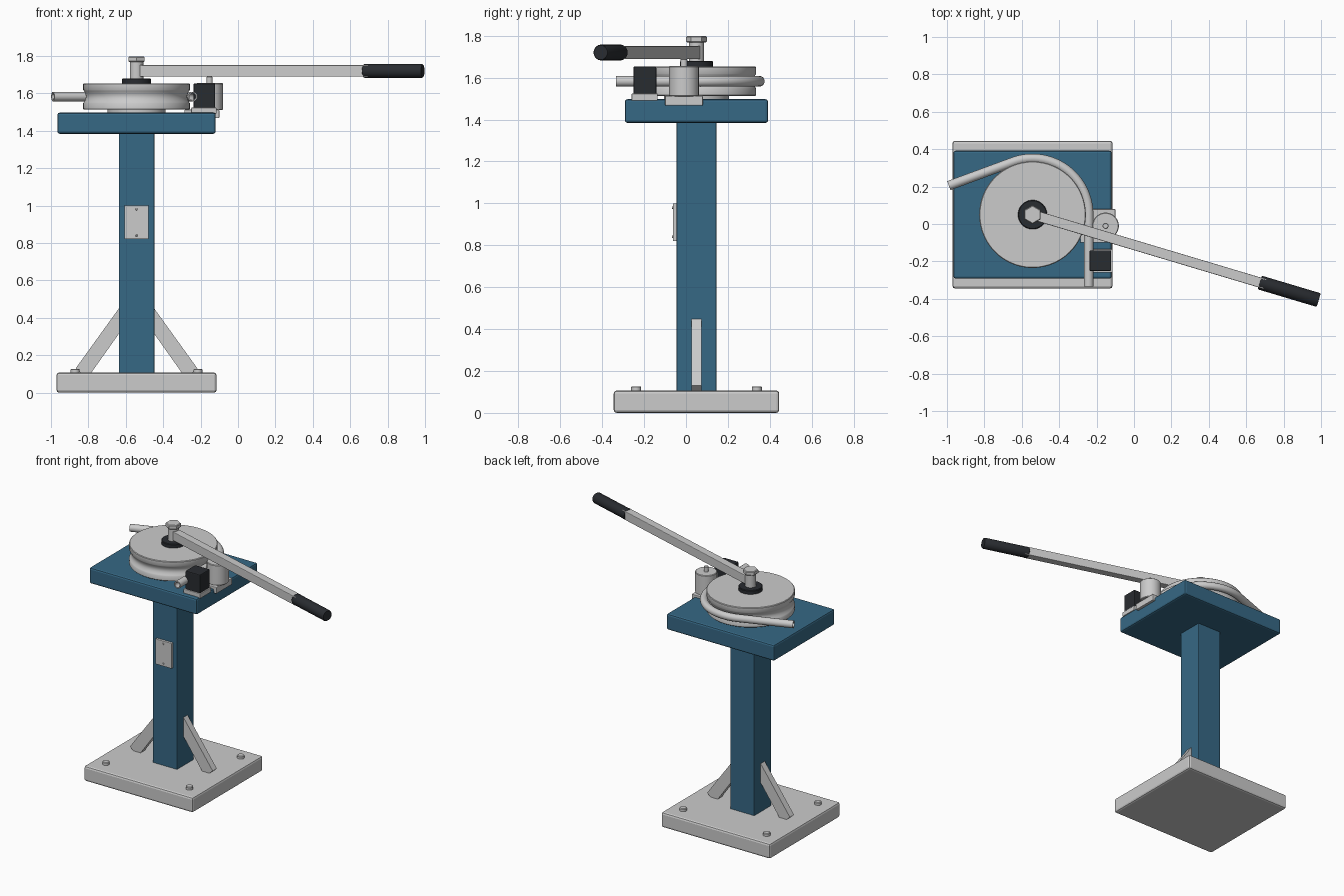
import bpy, bmesh, math
from mathutils import Vector, Matrix

if "Cube" in bpy.data.objects:
    bpy.data.objects.remove(bpy.data.objects["Cube"])

CX, CY = -0.5425, 0.05      # axis of column and bending die
ARM_ANGLE = math.atan2(-0.457, 1.5305)


def material(name, rgb):
    m = bpy.data.materials.new(name)
    m.diffuse_color = (*rgb, 1)
    m.use_nodes = True
    m.node_tree.nodes["Principled BSDF"].inputs["Base Color"].default_value = m.diffuse_color
    return m


BLUE = material("blue_paint", (0.037, 0.14, 0.235))
BLACK = material("black_rubber", (0.022, 0.025, 0.03))


def finish(name, bm, mat=None, bevel=0, segments=2, smooth=True):
    bmesh.ops.recalc_face_normals(bm, faces=bm.faces)
    mesh = bpy.data.meshes.new(name)
    bm.to_mesh(mesh)
    bm.free()
    ob = bpy.data.objects.new(name, mesh)
    bpy.context.collection.objects.link(ob)
    if mat:
        mesh.materials.append(mat)
    if bevel:
        b = ob.modifiers.new("bevel", 'BEVEL')
        b.width, b.segments, b.limit_method = bevel, segments, 'ANGLE'
    if smooth:
        bpy.ops.object.select_all(action='DESELECT')
        ob.select_set(True)
        bpy.context.view_layer.objects.active = ob
        bpy.ops.object.shade_smooth_by_angle(angle=math.radians(32))
    return ob


def box(name, x, y, z, mat=None, bevel=0):
    bm = bmesh.new()
    lo, hi = Vector((x[0], y[0], z[0])), Vector((x[1], y[1], z[1]))
    bmesh.ops.create_cube(bm, size=1, matrix=Matrix.Translation((lo + hi) / 2)
                          @ Matrix.Diagonal((*(hi - lo), 1)))
    return finish(name, bm, mat, bevel, smooth=False)


def lathe(name, x, y, profile, n=64, mat=None, turn=0, matrix=None):
    """Revolve (radius, z) points about a vertical axis, with flat end caps."""
    bm = bmesh.new()
    rings = [[bm.verts.new((r * math.cos(turn + 2 * math.pi * i / n),
                            r * math.sin(turn + 2 * math.pi * i / n), z))
              for i in range(n)] for r, z in profile]
    for a, b in zip(rings, rings[1:]):
        for i in range(n):
            bm.faces.new((a[i], a[(i + 1) % n], b[(i + 1) % n], b[i]))
    bm.faces.new(rings[0])
    bm.faces.new(rings[-1])
    bm.transform(matrix or Matrix.Translation((x, y, 0)))
    return finish(name, bm, mat)


def cylinder(name, x, y, r, z0, z1, n=48, mat=None, c=0.004, turn=0):
    return lathe(name, x, y, [(r - c, z0), (r, z0 + c), (r, z1 - c), (r - c, z1)],
                 n, mat, turn)


# Stand: base plate, column and table
box("base_plate", (CX - 0.428, CX + 0.428), (CY - 0.395, CY + 0.395), (0, 0.107), bevel=0.014)
box("column", (CX - 0.095, CX + 0.095), (CY - 0.095, CY + 0.095), (0.1, 1.39), BLUE, 0.004)
box("table", (CX - 0.423, CX + 0.423), (CY - 0.342, CY + 0.342), (1.384, 1.497), BLUE, 0.012)

# Diagonal braces and floor bolts
for s, side in ((-1, "left"), (1, "right")):
    bm = bmesh.new()
    pts = [(0.08, 0.47), (0.08, 0.335), (0.257, 0.085), (0.275, 0.085), (0.325, 0.13)]
    face = bm.faces.new([bm.verts.new((CX + s * u, CY - 0.023, v)) for u, v in pts])
    ext = bmesh.ops.extrude_face_region(bm, geom=[face])
    bmesh.ops.translate(bm, vec=(0, 0.046, 0),
                        verts=[v for v in ext["geom"] if isinstance(v, bmesh.types.BMVert)])
    finish(f"{side}_brace", bm, smooth=False)
    for t, end in ((-1, "front"), (1, "back")):
        cylinder(f"{end}_{side}_floor_bolt", CX + s * 0.328, CY + t * 0.288,
                 0.024, 0.1, 0.127, 16)

# Blank plate on the column with two rivets
box("column_plate", (CX - 0.064, CX + 0.064), (-0.063, -0.044), (0.82, 1.0), bevel=0.003)
for z, end in ((0.84, "lower"), (0.98, "upper")):
    lathe(f"{end}_rivet", 0, 0, [(0.006, 0), (0.006, 0.006), (0.004, 0.008)], 12,
          matrix=Matrix.Translation((CX, -0.06, z)) @ Matrix.Rotation(math.pi / 2, 4, 'X'))

# Grooved bending die on its spacer
MID, R = 1.583, 0.285
groove = [(R - 0.014 * math.cos(t * math.pi / 12), MID + 0.036 * t / 6) for t in range(-6, 7)]
cylinder("die_spacer", CX, CY, 0.155, 1.49, 1.52)
lathe("bending_die", CX, CY, [(R - 0.004, 1.513), (R, 1.517)] + groove
      + [(R, 1.649), (R - 0.004, 1.653)], 96)
cylinder("die_washer", CX, CY, 0.078, 1.648, 1.68, mat=BLACK)
cylinder("pivot_post", CX, CY, 0.036, 1.65, 1.775, 32)
cylinder("pivot_nut", CX, CY, 0.05, 1.768, 1.798, 6, c=0.005, turn=math.pi / 2)

# Hollow tube wrapped round the die: straight, arc, straight
BR, TANGENT = 0.3, math.radians(110.2)
path = [(Vector((-0.99, 0.205, MID)), TANGENT)]
for i in range(41):
    a = TANGENT * (1 - i / 40)
    path.append((Vector((CX + BR * math.cos(a), CY + BR * math.sin(a), MID)), a))
path.append((Vector((CX + BR, -0.335, MID)), 0))
bm = bmesh.new()
skins = []
for r in (0.0255, 0.018):
    skins.append([[bm.verts.new(p + r * (math.cos(k * math.pi / 12) * Vector((math.cos(a), math.sin(a), 0))
                                         + math.sin(k * math.pi / 12) * Vector((0, 0, 1))))
                   for k in range(24)] for p, a in path])
outer, inner = skins
for a, b in (list(zip(outer, outer[1:])) + list(zip(inner, inner[1:]))
             + [(outer[0], inner[0]), (outer[-1], inner[-1])]):
    for k in range(24):
        bm.faces.new((a[k], a[(k + 1) % 24], b[(k + 1) % 24], b[k]))
finish("bent_tube", bm)

# Follower roller on its bracket
box("roller_bracket", (-0.286, -0.1), (-0.1, 0.08), (1.467, 1.513), bevel=0.004)
cylinder("follower_roller", -0.152, -0.01, 0.071, 1.51, 1.655)
cylinder("roller_pin", -0.152, -0.01, 0.016, 1.65, 1.69, 24, c=0.003)

# Stop block on its foot
box("stop_foot", (-0.25, -0.115), (-0.26, -0.135), (1.49, 1.524), bevel=0.004)
box("stop_block", (-0.238, -0.122), (-0.251, -0.141), (1.52, 1.653), BLACK, 0.006)

# Lever arm with rubber grip
swing = Matrix.Translation((CX, CY, 1.72)) @ Matrix.Rotation(ARM_ANGLE, 4, 'Z')
arm = box("lever_arm", (0.025, 1.3), (-0.027, 0.027), (-0.031, 0.031), bevel=0.004)
arm.matrix_world = swing
lathe("lever_grip", 0, 0, [(0.034, 1.268), (0.038, 1.274), (0.038, 1.59), (0.034, 1.597)], 20,
      BLACK, matrix=swing @ Matrix.Rotation(math.pi / 2, 4, 'Y'))
